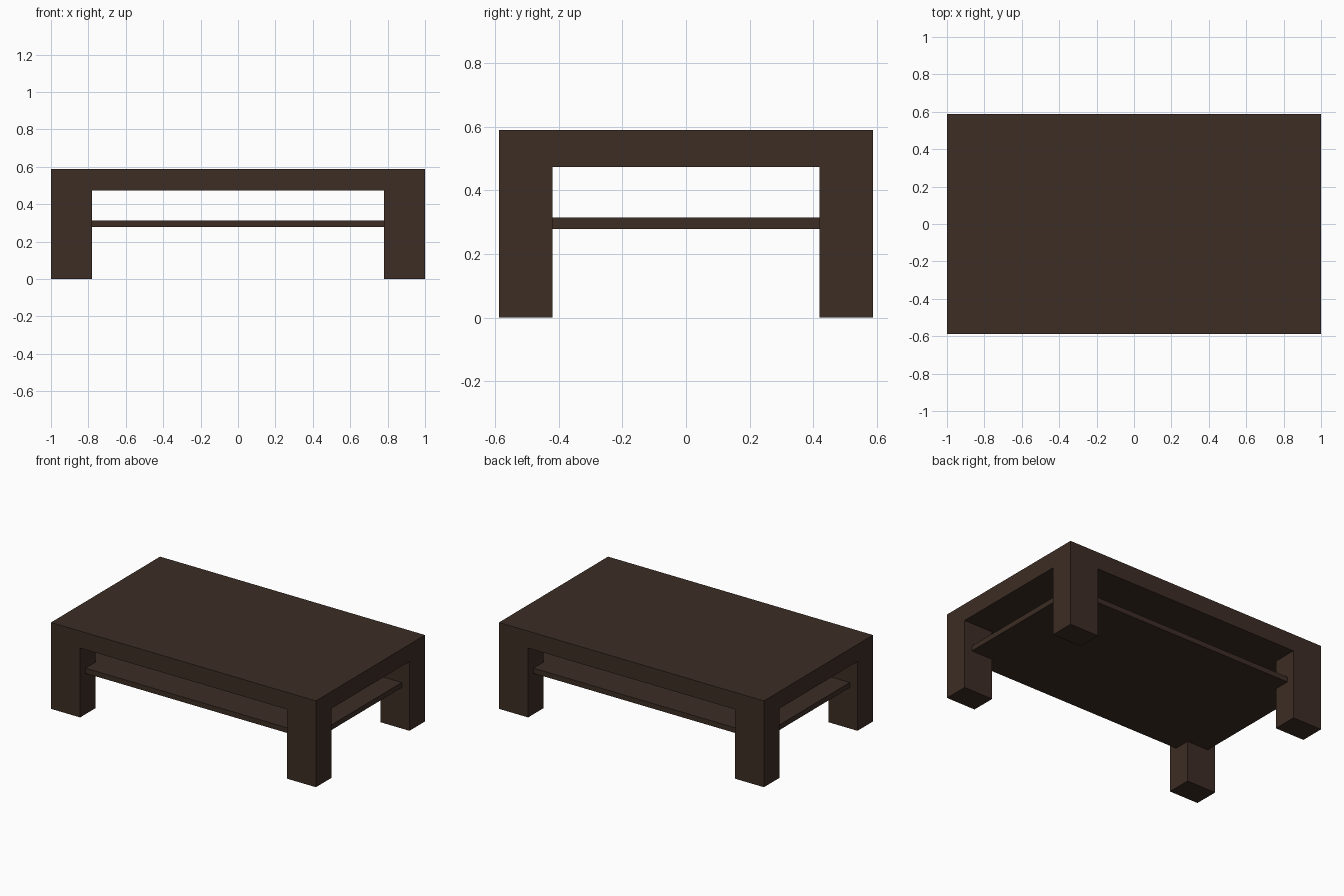
import bpy

if "Cube" in bpy.data.objects:
    bpy.data.objects.remove(bpy.data.objects["Cube"])

# One dark wood colour for the whole table
wood = bpy.data.materials.new("dark brown wood")
wood.diffuse_color = (0.046, 0.026, 0.018, 1.0)
wood.use_nodes = True
wood.node_tree.nodes["Principled BSDF"].inputs["Base Color"].default_value = wood.diffuse_color


def box(name, lo, hi):
    """Axis-aligned box between two corners."""
    bpy.ops.mesh.primitive_cube_add(size=1)
    ob = bpy.context.object
    ob.name = name
    for v in ob.data.vertices:
        v.co = [l + (c + 0.5) * (h - l) for c, l, h in zip(v.co, lo, hi)]
    ob.data.materials.append(wood)
    return ob


X, Y, H = 1.0, 0.588, 0.589        # half length, half depth, height
UNDER = 0.473                      # underside of the top
LEG_X, LEG_Y = 0.78, 0.42          # inner faces of the legs
INSET = 0.058                      # shelf edge inset

# Thick table top
box("table_top", (-X, -Y, UNDER), (X, Y, H))

# Four corner legs, flush with the top
for sx, side in ((-1, "left"), (1, "right")):
    for sy, end in ((-1, "front"), (1, "back")):
        xs = sorted((sx * LEG_X, sx * X))
        ys = sorted((sy * LEG_Y, sy * Y))
        box(f"{end}_{side}_leg", (xs[0], ys[0], 0), (xs[1], ys[1], UNDER))

# Thin lower shelf, let into the legs
box("lower_shelf", (-X + INSET, -Y + INSET, 0.279), (X - INSET, Y - INSET, 0.314))
